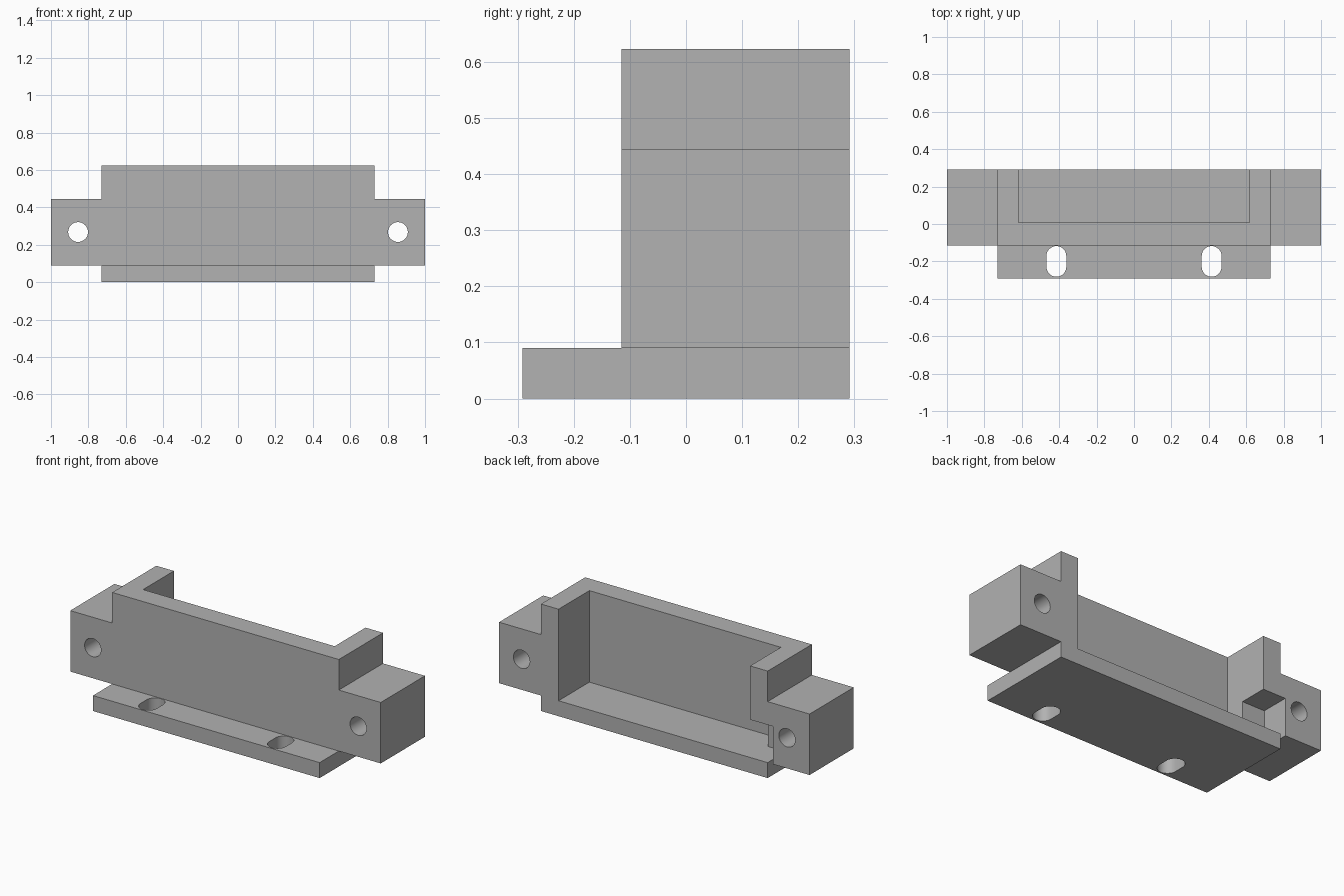
import bpy, bmesh, math

if "Cube" in bpy.data.objects:
    bpy.data.objects.remove(bpy.data.objects["Cube"])

grey = bpy.data.materials.new("plain grey")
grey.diffuse_color = (0.445, 0.445, 0.445, 1)
grey.use_nodes = True
grey.node_tree.nodes["Principled BSDF"].inputs["Base Color"].default_value = grey.diffuse_color


def prism(name, pts, axis, lo, hi):
    """Extrude a 2D outline along y (pts are x,z) or z (pts are x,y)."""
    bm = bmesh.new()
    place = (lambda u, v: (u, lo, v)) if axis == "y" else (lambda u, v: (u, v, lo))
    face = bm.faces.new([bm.verts.new(place(u, v)) for u, v in pts])
    out = bmesh.ops.extrude_face_region(bm, geom=[face])
    d = hi - lo
    moved = [g for g in out["geom"] if isinstance(g, bmesh.types.BMVert)]
    bmesh.ops.translate(bm, verts=moved, vec=(0, d, 0) if axis == "y" else (0, 0, d))
    bmesh.ops.recalc_face_normals(bm, faces=bm.faces[:])
    mesh = bpy.data.meshes.new(name)
    bm.to_mesh(mesh)
    bm.free()
    mesh.materials.append(grey)
    obj = bpy.data.objects.new(name, mesh)
    bpy.context.collection.objects.link(obj)
    return obj


def rect(x0, x1, v0, v1):
    return [(x0, v0), (x1, v0), (x1, v1), (x0, v1)]


def rounded(cx, cy, r, half=0.0, n=16):
    """Circle, or an upright slot when half (straight half length) is above 0."""
    pts = []
    for side, start in ((1, 0), (-1, math.pi)):
        for i in range(n + (1 if half else 0)):
            a = start + math.pi * i / n
            pts.append((cx + r * math.cos(a), cy + side * half + r * math.sin(a)))
    return pts


def combine(target, other, operation):
    mod = target.modifiers.new("combine", "BOOLEAN")
    mod.operation, mod.object, mod.solver = operation, other, "EXACT"
    bpy.context.view_layer.objects.active = target
    bpy.ops.object.modifier_apply(modifier=mod.name)
    bpy.data.objects.remove(other, do_unlink=True)


FRONT, BACK, FLOOR = -0.115, 0.2915, 0.09

# Upper body: tall middle with a mounting ear on each end
half = [(1, FLOOR), (1, 0.445), (0.73, 0.445), (0.73, 0.623)]
outline = half + [(-x, z) for x, z in reversed(half)]
bracket = prism("bracket", outline, "y", FRONT, BACK)

# Pocket open to the top and back, and a cable notch through one side wall
combine(bracket, prism("pocket", rect(-0.617, 0.617, 0, 0.8), "y", 0.008, 0.5), "DIFFERENCE")
combine(bracket, prism("cable_notch", rect(-0.763, -0.5, 0, 0.31), "y", 0.125, 0.5), "DIFFERENCE")

# Bolt holes through the ears
for s in (-1, 1):
    combine(bracket, prism("bolt_hole", rounded(s * 0.855, 0.268, 0.053), "y", -0.5, 0.5), "DIFFERENCE")

# Base plate with two slots in its front flange
base = prism("base_plate", rect(-0.73, 0.73, -0.2915, BACK), "z", 0, FLOOR)
for s in (-1, 1):
    combine(base, prism("slot", rounded(s * 0.415, -0.2, 0.053, 0.029), "z", -0.2, 0.3), "DIFFERENCE")
combine(bracket, base, "UNION")

# Smooth hole walls, sharp corners
bpy.ops.object.select_all(action="DESELECT")
bracket.select_set(True)
bpy.context.view_layer.objects.active = bracket
bpy.ops.object.shade_smooth_by_angle(angle=math.radians(30))
